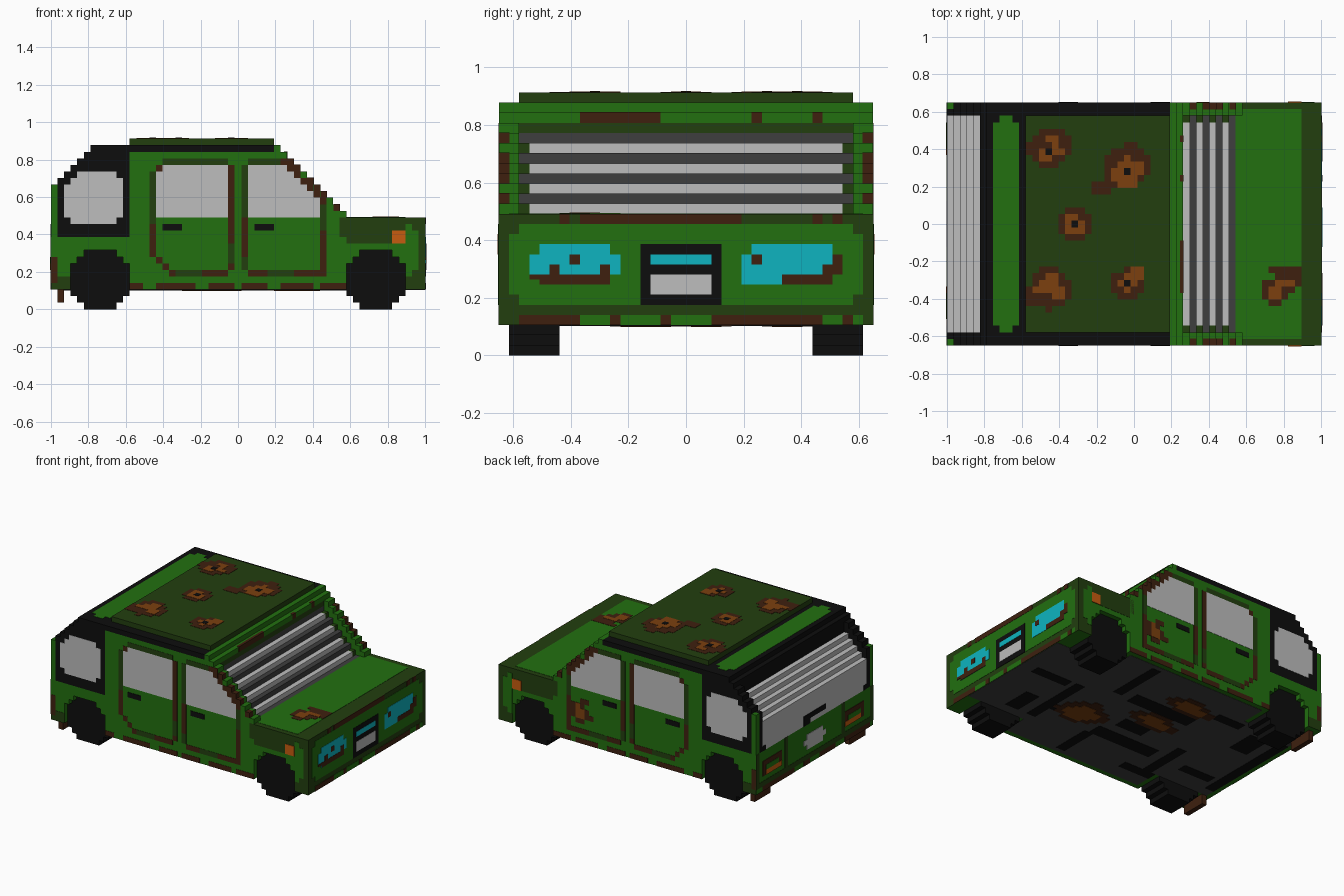
import bpy, bmesh

if "Cube" in bpy.data.objects:
    bpy.data.objects.remove(bpy.data.objects["Cube"], do_unlink=True)

V = 2 / 57                     # one block; the car is 57 x 37 x 26 blocks


def material(name, rgb):
    lin = [(c / 255 / 12.92 if c < 11 else ((c / 255 + 0.055) / 1.055) ** 2.4) for c in rgb]
    m = bpy.data.materials.new(name)
    m.use_nodes = True
    m.diffuse_color = (*lin, 1)
    bsdf = m.node_tree.nodes["Principled BSDF"]
    bsdf.inputs["Base Color"].default_value = (*lin, 1)
    bsdf.inputs["Roughness"].default_value = 0.9
    return m


GREEN = material("body green", (34, 112, 16))
DARK = material("dark green", (34, 62, 15))
BLACK = material("black", (13, 13, 13))
GLASS = material("window grey", (189, 189, 189))
GREY = material("dark grey", (62, 62, 62))
BROWN = material("dark rust", (62, 32, 15))
RUST = material("light rust", (124, 64, 15))
ORANGE = material("indicator orange", (198, 92, 16))
CYAN = material("headlight cyan", (14, 180, 192))


def finish(name, bm, mat):
    for v in bm.verts:
        v.co = ((v.co.x - 28.5) * V, (v.co.y - 18.5) * V, v.co.z * V)
    bmesh.ops.recalc_face_normals(bm, faces=bm.faces)
    me = bpy.data.meshes.new(name)
    bm.to_mesh(me)
    bm.free()
    me.materials.append(mat)
    bpy.context.collection.objects.link(bpy.data.objects.new(name, me))


def boxes(name, mat, *items):
    """Boxes as (x0, x1, y0, y1, z0, z1) in blocks."""
    bm = bmesh.new()
    for x0, x1, y0, y1, z0, z1 in items:
        for v in bmesh.ops.create_cube(bm, size=1)["verts"]:
            v.co = (x1 if v.co.x > 0 else x0, y1 if v.co.y > 0 else y0, z1 if v.co.z > 0 else z0)
    finish(name, bm, mat)


def extrude(name, mat, pts, y0, y1):
    """Side profile of (x, z) points pulled across the width."""
    bm = bmesh.new()
    face = bm.faces.new([bm.verts.new((x, y0, z)) for x, z in pts])
    out = bmesh.ops.extrude_face_region(bm, geom=[face])["geom"]
    for v in out:
        if isinstance(v, bmesh.types.BMVert):
            v.co.y = y1
    finish(name, bm, mat)


def decal(name, mat, face, rects, layer=1, level=25):
    """Thin plate of rectangles (u0, u1, v0, v1) lying on one face of the car."""
    t = 0.05 * layer
    place = {
        "right": lambda a, b, c, d: (a, b, -t, 0.1, c, d),
        "left": lambda a, b, c, d: (a, b, 36.9, 37 + t, c, d),
        "front": lambda a, b, c, d: (56.9, 57 + t, a, b, c, d),
        "back": lambda a, b, c, d: (-t, 0.1, a, b, c, d),
        "top": lambda a, b, c, d: (a, b, c, d, level - 0.1, level + t),
        "bottom": lambda a, b, c, d: (a, b, c, d, 3 - t, 3.1),
    }[face]
    boxes(name, mat, *[place(*r) for r in rects])


def rounded(a, b, c, d):
    return [(a + 1, b - 1, c, c + 1), (a, b, c + 1, d - 1), (a + 1, b - 1, d - 1, d)]


def rows(v0, spans):
    return [(a, b, v0 + n, v0 + n + 1) for n, (a, b) in enumerate(spans)]


# Wheels and mud flaps
def arch(x):
    return [(x, 7), (x + 1, 7), (x + 1, 8), (x + 2, 8), (x + 2, 9), (x + 7, 9),
            (x + 7, 8), (x + 8, 8), (x + 8, 7), (x + 9, 7)]


for side, y in (("right", 1), ("left", 31)):
    for end, x in (("rear", 3), ("front", 45)):
        under = [(px, 9 - pz) for px, pz in reversed(arch(x))]
        extrude(f"{end}_wheel_{side}", BLACK, arch(x) + under, y, y + 5)
    boxes(f"mud_flap_{side}", BROWN, (1, 2, y, y + 5, 1, 4))

# Lower body with wheel arches, and the hood
boxes("lower_body", GREEN, (0, 57, 6, 31, 3, 11))
sill = [(0, 3), (3, 3), *arch(3), (12, 3), (45, 3), *arch(45), (54, 3), (57, 3), (57, 11), (0, 11)]
for side, y in (("right", 0), ("left", 31)):
    extrude(f"lower_side_{side}", GREEN, sill, y, y + 6)
boxes("hood", DARK, (44, 57, 0, 37, 11, 14))
decal("hood_panel", GREEN, "top", [(44, 54, 1, 36)], level=14)

# Cabin, roof rails and roof
boxes("cabin", GREEN, (12, 34, 0, 37, 11, 24))
boxes("roof_rail", BLACK, (12, 34, 0, 37, 24, 25))
boxes("roof", DARK, (12, 34, 2, 35, 25, 26))


# Stepped rear end with a sunken hatch window
def stairs(x0, x1, z0, top):
    pts = [(x1, z0), (x0, z0)]
    for x in range(x0, x1):
        pts += [(x, top(x)), (x + 1, top(x))]
    return pts


for side, y in (("right", 0), ("left", 35)):
    extrude(f"rear_quarter_{side}", BLACK, stairs(1, 7, 11, lambda x: 19 + x), y, y + 2)
    boxes(f"rear_corner_{side}", GREEN, (0, 1, 0 if y == 0 else 36, 1 if y == 0 else 37, 11, 19))
    boxes(f"hatch_frame_{side}", BLACK, (0, 1, 1 if y == 0 else 35, 2 if y == 0 else 36, 11, 19))
extrude("hatch_window", GLASS, stairs(0, 5, 11, lambda x: 17 + x), 2, 35)
boxes("rear_roof", BLACK, (5, 7, 2, 35, 11, 24), (6, 12, 2, 35, 11, 25), (7, 12, 0, 37, 11, 25))
decal("rear_roof_panel", GREEN, "top", rounded(7, 11, 2, 35))

# Windshield: sunken alternating steps framed by stepped pillars
for x in range(35, 44):
    light = x % 2 == 0
    boxes(f"windshield_step_{x - 34}", GLASS if light else GREY, (x, x + 1, 3 if light else 2, 34 if light else 35, 11, 57 - x))
    if light:
        boxes(f"windshield_edge_{x - 34}", DARK, (x, x + 1, 2, 3, 11, 57 - x), (x, x + 1, 34, 35, 11, 57 - x))
boxes("windshield_header", GREEN, (34, 35, 2, 35, 11, 25), (35, 36, 2, 35, 23, 24))
boxes("windshield_header_trim", DARK, (35, 36, 2, 35, 22, 23))
boxes("windshield_header_rust", BROWN, *[(35.5, 36.05, a, b, 23, 24.05) for a, b in ((8, 16), (25, 26), (31, 32))])
for n, x in enumerate(range(34, 45)):
    for side, y, s in (("right", 0, 1), ("left", 36, -1)):
        boxes(f"pillar_{side}_{n + 1}", GREEN, (x, x + 1, min(y, y + s), max(y, y + s) + 1, 11, 59 - x))
        if "gggbgbbbgbg"[n] == "b":
            boxes(f"pillar_rust_{side}_{n + 1}", BROWN,
                  (x + 0.05, x + 1.05, y - 0.05, y + 1.05, 58 - x, 59.05 - x))

# Side details, the same on both sides
rear_window = rows(13, [(3, 10)] + [(max(2, k - 16), 11) for k in range(14, 20)] + [(4, 10)])
door_window = rounded(16, 27, 14, 22)[:2] + [(16, 27, 21, 22)]
door_window = [(16, 27, 14, 21), (17, 27, 21, 22)]
front_window = rows(14, [(30, min(41, 57 - k)) for k in range(14, 22)])
for side in ("right", "left"):
    decal(f"rear_window_{side}", GLASS, side, rear_window)
    decal(f"door_window_{side}", GLASS, side, door_window)
    decal(f"front_window_{side}", GLASS, side, front_window)
    decal(f"door_seam_{side}", DARK, side, [
        (15, 16, 13, 21), (17, 27, 22, 23), (19, 23, 5, 6), (27, 28, 7, 10), (29, 30, 14, 22),
        (30, 35, 22, 23), (33, 37, 5, 6), (41, 42, 12, 16), (29, 30, 6, 8)])
    decal(f"door_seam_rust_{side}", BROWN, side, [
        (15, 16, 8, 13), (16, 17, 21, 22), (16, 17, 7, 8), (17, 18, 6, 7), (18, 19, 5, 6), (23, 27, 5, 6),
        (27, 28, 6, 7), (27, 28, 10, 22), (29, 30, 8, 14), (30, 33, 5, 6), (37, 42, 5, 6), (41, 42, 6, 12),
        (35, 37, 22, 23)] + [(57 - k, 58 - k, k, k + 1) for k in range(16, 22)])
    decal(f"door_handle_{side}", BLACK, side, [(17, 20, 12, 13), (31, 34, 12, 13)], 2)
    decal(f"sill_rust_{side}", BROWN, side, [(12, 14, 3, 4), (16, 22, 3, 4), (24, 28, 3, 4), (29, 33, 3, 4),
                                            (35, 40, 3, 4), (41, 45, 3, 4), (0, 1, 4, 8)])
    decal(f"fender_{side}", DARK, side, [(45, 54, 10, 14), (54, 57, 3, 14), (0, 3, 3, 5)])
    decal(f"fender_panel_{side}", GREEN, side, rounded(54, 56, 5, 13)[1:2] + [(54, 55, 12, 13), (54, 55, 5, 6)], 2)
    decal(f"indicator_{side}", ORANGE, side, [(52, 54, 10, 12)], 3)
decal("door_rust", BROWN, "left", rows(7, [(38, 40), (36, 41), (37, 41), (38, 42), (37, 39)]))
decal("door_rust_core", RUST, "left", [(38, 40, 8, 10), (39, 40, 10, 11)], 2)

# Front face
decal("front_frame", DARK, "front", [(0, 37, 3, 14)])
decal("front_panel", GREEN, "front", rounded(1, 36, 5, 13) + [(2, 36, 3, 4)], 2)
decal("front_rust", BROWN, "front", [(2, 8, 3, 4), (11, 12, 3, 4), (16, 17, 3, 4), (21, 32, 3, 4), (34, 35, 3, 4),
                                    (6, 7, 13, 14), (8, 24, 13, 14), (31, 32, 13, 14), (33, 34, 13, 14)], 3)
decal("headlights", CYAN, "front", rounded(3, 12, 7, 11) + rounded(24, 34, 7, 11) + [(24, 28, 7, 8)], 3)
decal("headlight_rust", BROWN, "front", [
    (4, 11, 7, 8), (3, 4, 7.5, 8), (5, 6, 8, 9), (10, 11, 8, 9), (7, 8, 9, 10),
    (28, 33, 7, 8), (32, 34, 8, 9), (33, 34, 9, 10), (25, 26, 9, 10)], 4)
decal("grille", BLACK, "front", [(14, 22, 5, 11)], 3)
decal("grille_bar", CYAN, "front", [(15, 21, 9, 10)], 4)
decal("front_plate", GLASS, "front", [(15, 21, 6, 8)], 4)

# Rear face
decal("rear_trim", DARK, "back", [(0, 37, 4, 5), (9, 10, 5, 11), (27, 28, 5, 11), (0, 1, 5, 11), (36, 37, 5, 11)])
decal("rear_plate", GLASS, "back", rounded(15, 22, 6, 9), 2)
decal("hatch_handle", BLACK, "back", [(15, 22, 12, 13), (20, 22, 11, 12)], 2)
decal("hatch_corners", BLACK, "back", [(2, 3, 11, 12), (34, 35, 11, 12)])
decal("tail_lights", BROWN, "back", [(3, 9, 6, 9), (29, 35, 6, 9)], 2)
decal("tail_light_lens", ORANGE, "back", [(4, 9, 6, 7), (29, 34, 6, 7)], 3)
decal("tail_light_panel", GREEN, "back", [(4, 8, 7, 8), (30, 34, 7, 8)], 3)
decal("rear_rust", BROWN, "back", [(1, 9, 3, 4), (12, 17, 3, 4), (20, 22, 3, 4), (25, 35, 3, 4)])

# Rust spots on roof and hood
decal("roof_rust", BROWN, "top",
      rows(27, [(14, 17), (13, 18), (12, 19), (12, 19), (13, 19), (14, 18)])
      + rows(23, [(22, 25), (22, 29), (24, 30), (24, 31), (24, 31), (24, 31), (25, 30), (27, 29)])
      + rows(16, [(18, 21), (17, 22), (17, 22), (17, 22), (18, 21)])
      + rows(5, [(15, 16), (12, 18), (12, 19), (12, 19), (13, 19), (13, 18), (14, 17)])
      + rows(7, [(26, 29), (25, 30), (25, 30), (25, 30), (27, 30)]), level=26)
decal("roof_rust_core", RUST, "top",
      rows(28, [(14, 16), (14, 18), (16, 17), (15, 17)]) + rows(24, [(26, 29), (25, 29), (25, 30), (26, 30), (27, 28)])
      + rows(17, [(18, 21), (18, 21), (18, 20)]) + rows(7, [(16, 18), (13, 18), (14, 17), (15, 17)])
      + rows(8, [(27, 28), (26, 29), (27, 30), (28, 30)]), 2, 26)
decal("roof_rust_holes", BLACK, "top", [(15, 16, 29, 30), (27, 28, 26, 27), (19, 20, 18, 19), (27, 28, 9, 10)], 3, 26)
decal("hood_rust", BROWN, "top", rows(6, [(49, 51), (48, 52), (48, 53), (48, 54), (50, 54), (49, 54)]), 2, 14)
decal("hood_rust_core", RUST, "top", [(49, 51, 7, 9), (50, 53, 9, 10)], 3, 14)

# Underside
decal("floor_pan", GREY, "bottom", [(1, 57, 6, 31), (13, 44, 1, 36)])
decal("floor_parts", BLACK, "bottom", [
    (1, 3, 8, 29), (4, 11, 10, 12), (5, 9, 22, 28), (13, 20, 4, 6), (14, 16, 6, 16), (18, 32, 10, 13),
    (20, 34, 23, 26), (31, 33, 2, 10), (36, 38, 24, 35), (38, 44, 12, 14), (43, 45, 8, 22),
    (46, 54, 20, 22), (47, 50, 8, 14), (12, 18, 28, 30), (24, 30, 15, 18)], 2)
decal("floor_rust_edge", BROWN, "bottom",
      rows(11, [(36, 40), (34, 42), (33, 43), (32, 42), (32, 42), (33, 41), (35, 40), (36, 38)])
      + rows(18, [(22, 28), (20, 30), (20, 31), (22, 30), (23, 28)])
      + rows(26, [(20, 26), (18, 28), (18, 29), (20, 28), (22, 26)]), 3)
decal("floor_rust", RUST, "bottom",
      rows(12, [(36, 40), (35, 41), (34, 41), (34, 40), (36, 39)])
      + rows(19, [(22, 27), (22, 29), (24, 28)]) + rows(27, [(20, 26), (20, 27), (22, 26)]), 4)
